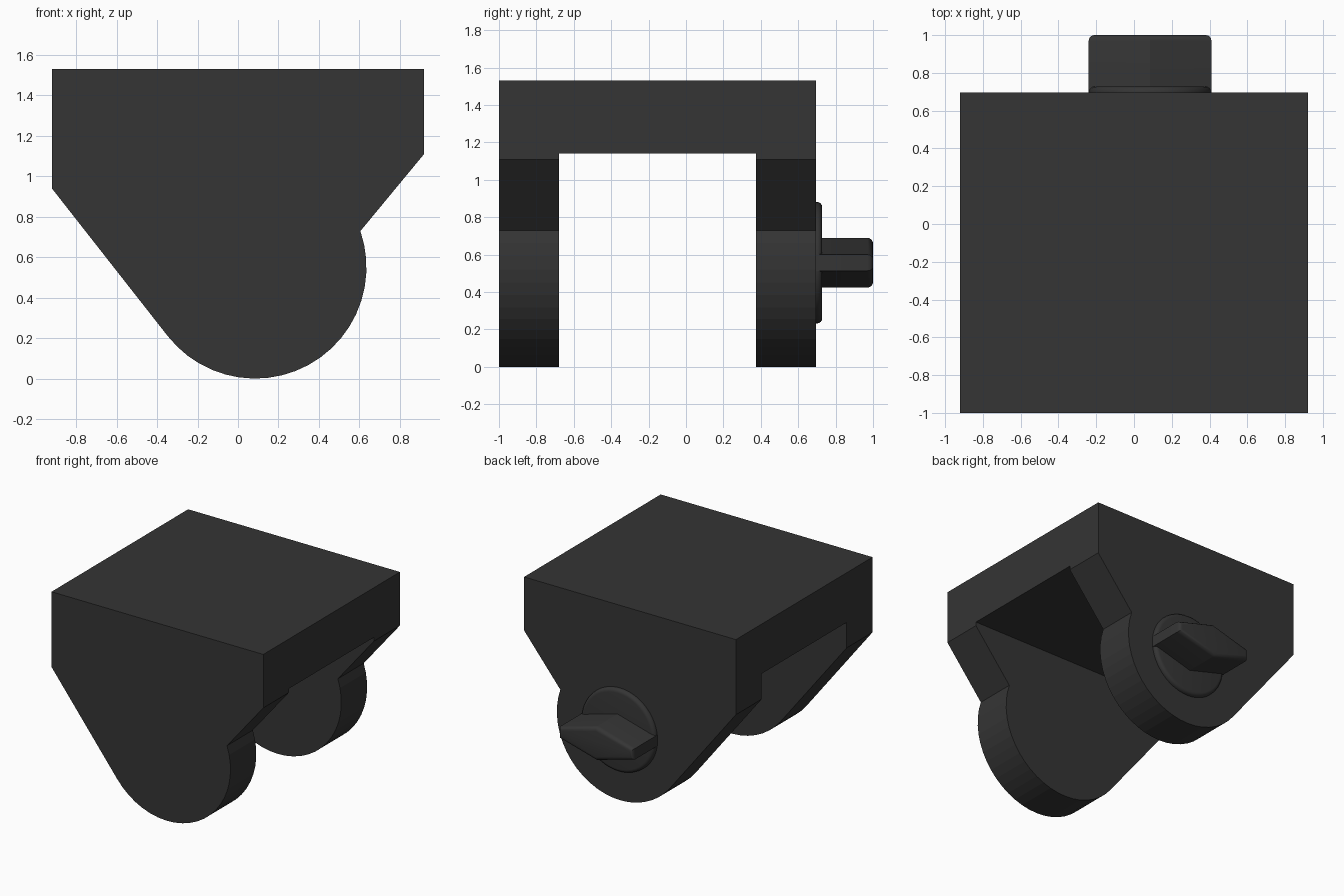
import bpy, bmesh
from math import radians, cos, sin

if "Cube" in bpy.data.objects:
    bpy.data.objects.remove(bpy.data.objects["Cube"])

CX, CZ, R = 0.085, 0.55, 0.55      # pivot axis and lobe radius

dark = bpy.data.materials.new("dark_plastic")
dark.diffuse_color = (0.035, 0.035, 0.035, 1)
dark.use_nodes = True
dark.node_tree.nodes["Principled BSDF"].inputs["Base Color"].default_value = dark.diffuse_color


def prism(name, profile, y0, y1, bevel=0, segments=4):
    """Extrude an xz profile from y0 to y1, optionally rounding the y1 rim."""
    bm = bmesh.new()
    base = bm.faces.new([bm.verts.new((x, y0, z)) for x, z in profile])
    ext = bmesh.ops.extrude_face_region(bm, geom=[base], use_keep_orig=True)["geom"]
    for v in ext:
        if isinstance(v, bmesh.types.BMVert):
            v.co.y = y1
    bmesh.ops.recalc_face_normals(bm, faces=bm.faces)
    if bevel:
        rim = [e for e in bm.edges if all(abs(v.co.y - y1) < 1e-5 for v in e.verts)]
        bmesh.ops.bevel(bm, geom=rim, offset=bevel, segments=segments,
                        profile=0.5, affect='EDGES')
    me = bpy.data.meshes.new(name)
    bm.to_mesh(me)
    bm.free()
    ob = bpy.data.objects.new(name, me)
    bpy.context.collection.objects.link(ob)
    me.materials.append(dark)
    return ob


def arc(r, a0, a1, n):
    angles = [radians(a0 + (a1 - a0) * i / n) for i in range(n + 1)]
    return [(CX + r * cos(a), CZ + r * sin(a)) for a in angles]


def activate(ob):
    bpy.ops.object.select_all(action='DESELECT')
    ob.select_set(True)
    bpy.context.view_layer.objects.active = ob


# bracket: side profile with a round lobe, extruded through the full depth
profile = [(-0.92, 0.94), (-0.92, 1.53), (0.92, 1.53), (0.92, 1.11)]
bracket = prism("bracket", profile + arc(R, 19, -142, 22), -1, 0.695)

# channel between the two cheeks
cutter = prism("channel_cutter", [(-1.2, -0.2), (1.2, -0.2), (1.2, 1.14), (-1.2, 1.14)],
               -0.68, 0.375)
cutter.hide_render = True
cut = bracket.modifiers.new("channel", 'BOOLEAN')
cut.operation, cut.solver, cut.object = 'DIFFERENCE', 'EXACT', cutter
activate(bracket)
bpy.ops.object.modifier_apply(modifier=cut.name)
bpy.data.objects.remove(cutter)

# knob: round base disc with a softened rim
KZ = 0.557
disc = prism("knob_base", arc(0.325, 0, 352.5, 47), 0.685, 0.728, 0.028)
disc.location.z = KZ - CZ

# knob: tapered six-sided grip
grip_profile = [(CX - 0.325, KZ - 0.043), (CX, KZ - 0.133), (CX + 0.325, KZ - 0.043),
                (CX + 0.325, KZ + 0.043), (CX, KZ + 0.133), (CX - 0.325, KZ + 0.043)]
grip = prism("knob_grip", grip_profile, 0.695, 1.0, 0.03)

for part in (disc, grip):
    activate(part)
    bpy.ops.object.shade_smooth_by_angle(angle=radians(28))
